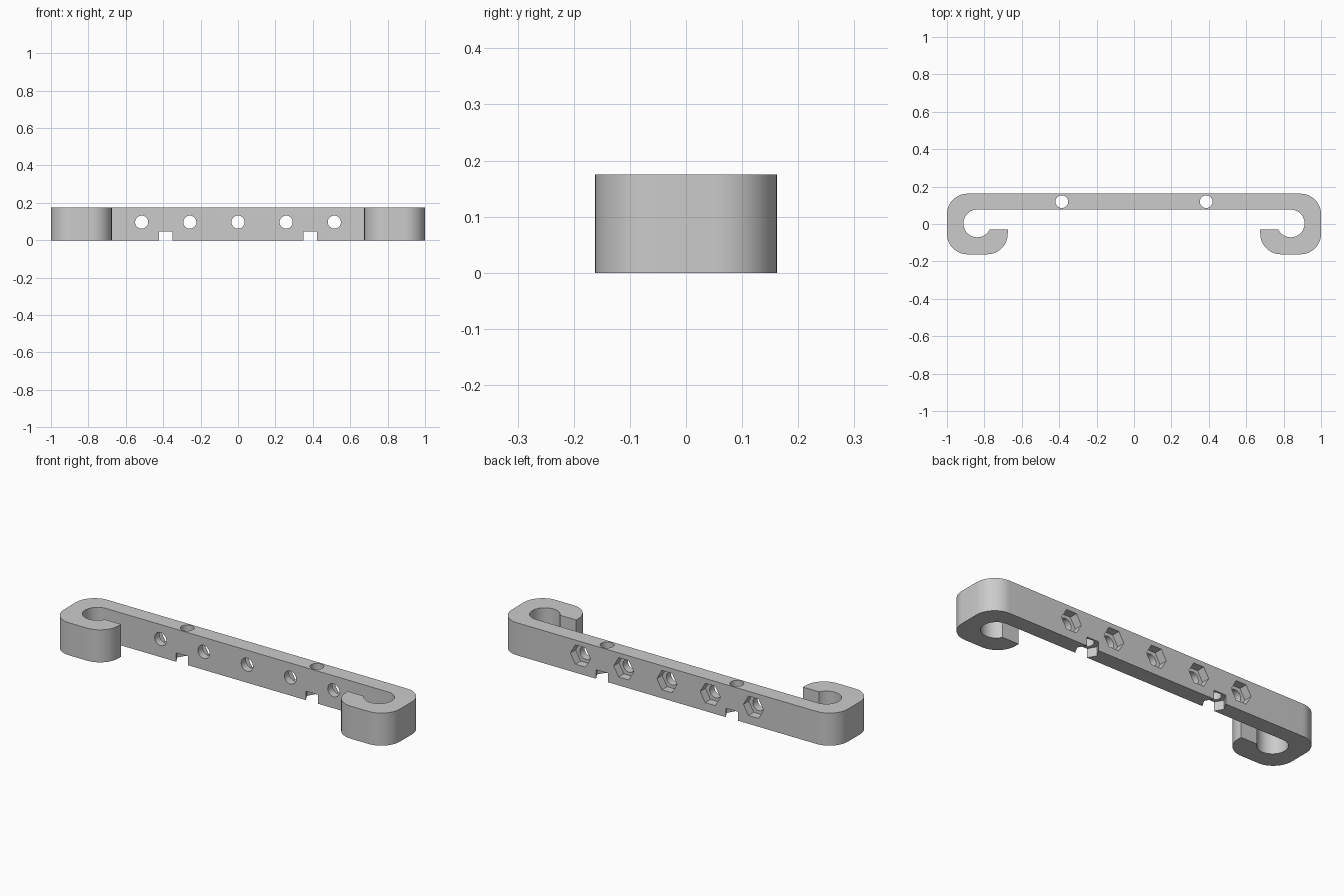
import bpy, bmesh
from math import cos, sin, radians, pi
from mathutils import Matrix, Vector

if "Cube" in bpy.data.objects:
    bpy.data.objects.remove(bpy.data.objects["Cube"])

HEIGHT = 0.175
BACK, INNER, FRONT = 0.162, 0.077, -0.162   # y of bar back, bar front, hook front
MID = (BACK + INNER) / 2
CORNER = 0.11
NUT = 0.06

grey = bpy.data.materials.new("plain grey")
grey.use_nodes = True
grey.diffuse_color = (0.6, 0.6, 0.6, 1)
grey.node_tree.nodes["Principled BSDF"].inputs["Base Color"].default_value = (0.6, 0.6, 0.6, 1)


def arc(cx, cy, r, start, end, steps=16):
    angles = [radians(start + (end - start) * i / steps) for i in range(steps + 1)]
    return [(cx + r * cos(a), cy + r * sin(a)) for a in angles]


def make_object(name, bm):
    bmesh.ops.recalc_face_normals(bm, faces=bm.faces)
    mesh = bpy.data.meshes.new(name)
    bm.to_mesh(mesh)
    bm.free()
    mesh.materials.append(grey)
    obj = bpy.data.objects.new(name, mesh)
    bpy.context.collection.objects.link(obj)
    return obj


# Half outline on the right (-x) side: hook slot, hook tip, outer corners
half = arc(-0.838, 0.003, 0.074, 90, 333.5, 40)
half += [(-0.675, -0.03)]
half += arc(-0.785, FRONT + CORNER, CORNER, 0, -90)
half += arc(-1 + CORNER, FRONT + CORNER, CORNER, 270, 180)
half += arc(-1 + CORNER, BACK - CORNER, CORNER, 180, 90)
outline = half + [(-x, y) for x, y in reversed(half)]

# Bar with a hook at each end, extruded upward
bm = bmesh.new()
face = bm.faces.new([bm.verts.new((x, y, 0)) for x, y in outline])
top = bmesh.ops.extrude_face_region(bm, geom=[face])["geom"]
bmesh.ops.translate(bm, vec=(0, 0, HEIGHT),
                    verts=[v for v in top if isinstance(v, bmesh.types.BMVert)])
bar = make_object("hooked_bar", bm)
bpy.context.view_layer.objects.active = bar
bar.select_set(True)


def cut(start, end, radius, sides):
    """Cut a prism running from start to end; hexagons get corners along x."""
    start, end = Vector(start), Vector(end)
    axis = end - start
    turn = Matrix.Rotation(pi / 2, 4, 'X') if abs(axis.y) > abs(axis.z) else Matrix()
    bm = bmesh.new()
    ring = [bm.verts.new(turn @ Vector((radius * cos(2 * pi * i / sides),
                                        radius * sin(2 * pi * i / sides), 0)) + start)
            for i in range(sides)]
    face = bm.faces.new(ring)
    far = bmesh.ops.extrude_face_region(bm, geom=[face])["geom"]
    bmesh.ops.translate(bm, vec=axis,
                        verts=[v for v in far if isinstance(v, bmesh.types.BMVert)])
    cutter = make_object("cutter", bm)
    cutter.hide_render = True
    mod = bar.modifiers.new("cut", 'BOOLEAN')
    mod.operation = 'DIFFERENCE'
    mod.solver = 'EXACT'
    mod.object = cutter
    bpy.ops.object.modifier_apply(modifier=mod.name)
    bpy.data.objects.remove(cutter)


# Five bolt holes through the bar with hexagonal nut pockets at the back
for i in range(-2, 3):
    x, z = i * 0.2575, 0.097
    cut((x, INNER - 0.05, z), (x, BACK + 0.05, z), 0.035, 40)
    cut((x, BACK - 0.045, z), (x, BACK + 0.05, z), NUT, 6)

# Two upright holes with nut slots in the underside
for x in (-0.386, 0.386):
    cut((x, MID, -0.05), (x, MID, HEIGHT + 0.05), 0.034, 40)
    cut((x, MID, -0.05), (x, MID, 0.048), NUT, 6)

bpy.ops.object.shade_smooth_by_angle(angle=radians(30))
